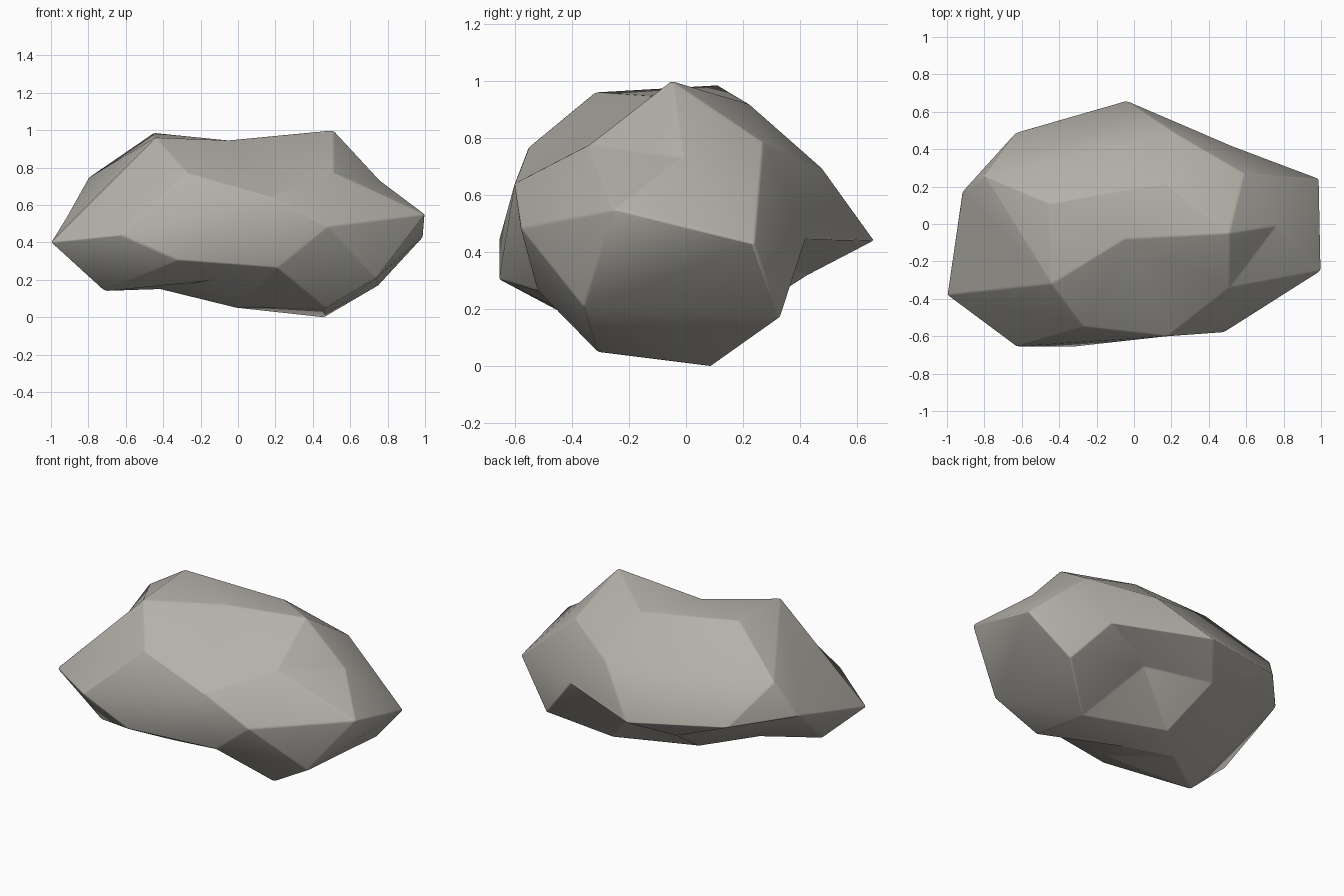
import bpy
import bmesh
from math import radians
from mathutils import Vector

if "Cube" in bpy.data.objects:
    bpy.data.objects.remove(bpy.data.objects["Cube"])

# Corner points of the boulder, grouped by region
crown = [(-.45, .11, .985), (-.44, -.32, .96), (-.05, -.08, .945), (.51, -.05, 1),
         (.17, .22, .92), (.76, -.01, .73), (.59, .27, .785), (.51, -.34, .775)]
front = [(-.63, -.655, .44), (-.32, -.655, .305), (.21, -.52, .265), (.48, -.58, .485),
         (-.27, -.55, .77), (.18, -.60, .64), (-.16, -.44, .195)]
back = [(-.63, .49, .50), (-.04, .66, .44), (.23, .48, .69), (.52, .42, .445),
        (.12, .23, .39), (-.23, .43, .32)]
ends = [(-1, -.38, .40), (-.92, .17, .53), (-.80, .26, .745),
        (1, -.25, .55), (.99, .24, .43)]
underside = [(.75, .33, .17), (.46, .09, 0), (-.715, -.345, .14), (-.01, -.10, .05),
             (-.16, .11, .115), (.74, -.36, .21), (.47, -.31, .05), (-.42, -.14, .15)]
points = [Vector(p) for p in crown + front + back + ends + underside]

# Wrap a skin over the points spread on a sphere, then push each to its place,
# which keeps the shallow hollows between the ridges
bm = bmesh.new()
corners = []
for p in points:
    d = Vector((p.x * .6, p.y, (p.z - .5) * 1.2)).normalized()
    corners.append(bm.verts.new(d))
bmesh.ops.convex_hull(bm, input=bm.verts[:])
for v, p in zip(corners, points):
    v.co = p
bmesh.ops.recalc_face_normals(bm, faces=bm.faces[:])

# Turn the edges that bridge the top saddle and the hollow low on the front
for a, b in ((1, 7), (7, 12), (14, 32)):
    bridge = bm.edges.get((corners[a], corners[b]))
    if bridge:
        bmesh.ops.rotate_edges(bm, edges=[bridge], use_ccw=True)

mesh = bpy.data.meshes.new("boulder")
bm.to_mesh(mesh)
bm.free()
boulder = bpy.data.objects.new("boulder", mesh)
bpy.context.collection.objects.link(boulder)

# Warm grey stone
stone = bpy.data.materials.new("stone")
stone.diffuse_color = (.46, .44, .40, 1)
stone.use_nodes = True
stone.node_tree.nodes["Principled BSDF"].inputs["Base Color"].default_value = stone.diffuse_color
mesh.materials.append(stone)

# Soft facets with slightly worn ridges
bpy.context.view_layer.objects.active = boulder
boulder.select_set(True)
bpy.ops.object.shade_smooth_by_angle(angle=radians(60))
worn = boulder.modifiers.new("worn_edges", 'BEVEL')
worn.width = .008
worn.segments = 2
worn.limit_method = 'ANGLE'
worn.angle_limit = radians(20)
